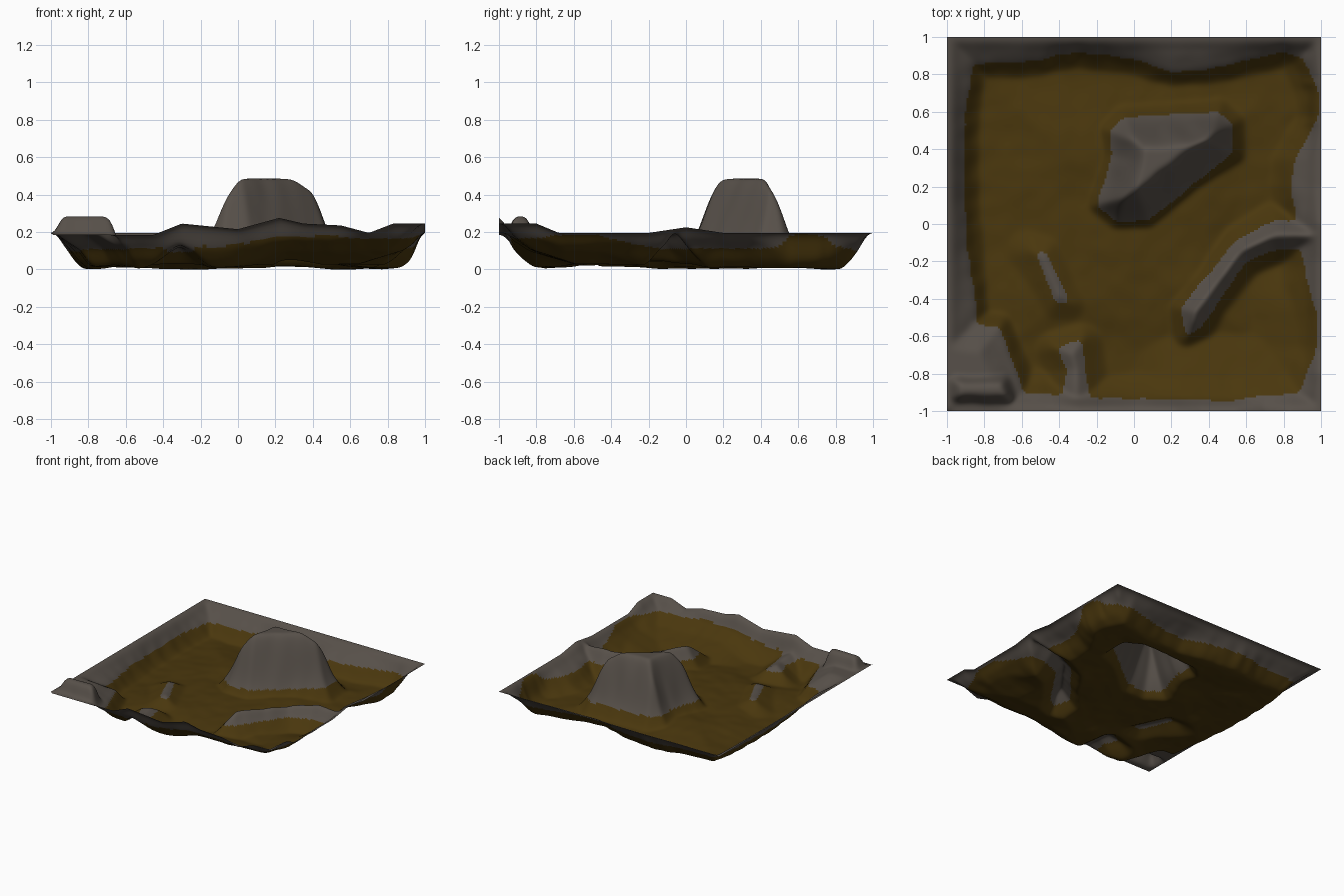
import bpy, bmesh, math
from mathutils import Vector, noise

if "Cube" in bpy.data.objects:
    bpy.data.objects.remove(bpy.data.objects["Cube"])

N = 190  # grid cells per side


def lerp_table(t, x):
    """Piecewise-linear lookup in a list of (x, value)."""
    if x <= t[0][0]:
        return t[0][1]
    for (a, u), (b, v) in zip(t, t[1:]):
        if x <= b:
            return u + (v - u) * (x - a) / (b - a)
    return t[-1][1]


def smooth01(v):
    v = min(1, max(0, v))
    return v * v * (3 - 2 * v)


def signed_distance(poly, x, y):
    """Distance to a polygon outline, positive inside."""
    best, inside = 9.0, False
    ax, ay = poly[-1]
    for bx, by in poly:
        ex, ey = bx - ax, by - ay
        t = ((x - ax) * ex + (y - ay) * ey) / (ex * ex + ey * ey)
        t = min(1, max(0, t))
        best = min(best, math.hypot(x - ax - t * ex, y - ay - t * ey))
        if (ay > y) != (by > y) and x < ax + (y - ay) * ex / ey:
            inside = not inside
        ax, ay = bx, by
    return best if inside else -best


# Rocky features: footprint outline, skirt width, foot height, top height, slope width
features = [
    # tall hill
    ([(-.2, .1), (-.1, .01), (.08, .02), (.53, .38), (.53, .54), (.45, .6), (-.05, .57),
      (-.13, .5), (-.12, .36)], .09, .11, .49, .17),
    # curved ridge
    ([(.25, -.45), (.55, -.08), (.75, .02), (1.2, 0), (1.2, -.12), (.75, -.14), (.6, -.2),
      (.36, -.55), (.28, -.6)], .12, .115, .215, .08),
    # small mound
    ([(-.53, -.15), (-.47, -.15), (-.34, -.42), (-.42, -.42)], .2, .09, .115, .05),
    # front spur
    ([(-.41, -.66), (-.28, -.62), (-.2, -1.2), (-.42, -1.2), (-.36, -.78)], .15, .1, .135, .06),
    # corner shelf
    ([(-1.2, -.5), (-.72, -.55), (-.58, -.92), (-.58, -1.2), (-1.2, -1.2)], .1, .12, .2, .15),
    # corner crest
    ([(-.96, -.93), (-.96, -.84), (-.7, -.84), (-.67, -.93)], .08, .275, .29, .03),
]

# Rim of each side: rim height and width of the rocky band along the side
flat = [(0, .2)]
rims = {
    "back": (flat, [(-.6, .14), (-.3, .08), (0, .12), (.2, .19), (.4, .17), (.8, .08), (.9, .11)]),
    "left": (flat, [(-.45, .155), (-.2, .12), (.2, .09), (.6, .1), (.9, .15)]),
    "front": ([(-.45, .19), (-.3, .25), (0, .22), (.22, .28), (.35, .25), (.55, .24), (.7, .2),
               (.83, .25)],
              [(-.6, .1), (-.2, .07), (.5, .06), (.9, .1)]),
    "right": ([(-.8, .25), (-.68, .2), (-.2, .2), (0, .23), (.2, .2)],
              [(-.9, .12), (-.65, .02), (-.5, .02), (-.3, .08), (.2, .16), (.35, .14), (.57, .01),
               (.72, .02), (.9, .1)]),
}


def wall_height(side, d, t, e, g):
    """Height of a side wall at distance d from its edge."""
    if side in ("back", "left"):
        return lerp_table([(0, e), (g * .5, .16), (g, .105), (g + .04, .05), (g + .09, 0)], d)
    # the walls are gentler towards the front right corner
    k = smooth01(t / .4 + .3) if side == "front" else smooth01((-.1 - t) / .4)
    foot = .12 if g > .04 else .165
    steep = lerp_table([(0, e), (g, foot), (g + .06, .055), (g + .14, 0)], d)
    gentle = lerp_table([(0, e), (g, .17), (g + .1, .105), (g + .35, .03), (g + .5, 0)], d)
    return steep + (gentle - steep) * k


def feature_height(s, skirt, foot, top, slope):
    """Concave skirt outside the outline, rounded slope up to the top inside."""
    if s < 0:
        return foot * max(0, 1 + s / skirt) ** 1.3
    u = min(1, s / slope)
    return foot + (top - foot) * (.55 * u + .45 * smooth01(u))


def sample(x, y):
    """Height and rockiness (positive = rock) at a point of the terrain."""
    n = noise.noise(Vector((x * 3.5, y * 3.5, 1.7)))
    fine = noise.noise(Vector((x * 11, y * 11, 5.1)))
    edge = min(1 - abs(x), 1 - abs(y))
    h = .012 + .045 * smooth01((edge - .2) / .5) + .015 * n + .005 * fine
    rock = -1.0
    nearest, rim_h = 9, .2
    for side, d, t in (("back", 1 - y, x), ("left", x + 1, y),
                       ("front", y + 1, x), ("right", 1 - x, y)):
        rim, band = rims[side]
        e, g = lerp_table(rim, t), max(.005, lerp_table(band, t) + .012 * fine)
        h = max(h, wall_height(side, d, t, e, g))
        rock = max(rock, g - d)
        if d < nearest:
            nearest, rim_h = d, e
    for poly, *shape in features:
        s = signed_distance(poly, x, y) + .007 * fine
        h = max(h, feature_height(s, *shape))
        rock = max(rock, s)
    k = smooth01(nearest / .07)
    return rim_h + (h - rim_h) * k, rock


def blur(f, rounds):
    """Soften a grid of values, keeping its outer border."""
    for _ in range(rounds):
        g = [row[:] for row in f]
        for j in range(1, N):
            for i in range(1, N):
                g[j][i] = (f[j][i] * 2 + f[j - 1][i] + f[j + 1][i] + f[j][i - 1] + f[j][i + 1]) / 6
        f = g
    return f


def make_material(name, rgb):
    m = bpy.data.materials.new(name)
    m.diffuse_color = (*rgb, 1)
    m.use_nodes = True
    m.node_tree.nodes["Principled BSDF"].inputs["Base Color"].default_value = m.diffuse_color
    return m


# Terrain sheet
coords = [-1 + 2 * i / N for i in range(N + 1)]
grid = [[sample(x, y) for x in coords] for y in coords]
height = blur([[c[0] for c in row] for row in grid], 6)
rock = blur([[c[1] for c in row] for row in grid], 5)
low = min(min(row) for row in height)

bm = bmesh.new()
verts = [[bm.verts.new((x, y, height[j][i] - low)) for i, x in enumerate(coords)]
         for j, y in enumerate(coords)]
for j in range(N):
    for i in range(N):
        f = bm.faces.new((verts[j][i], verts[j][i + 1], verts[j + 1][i + 1], verts[j + 1][i]))
        f.smooth = True
        s = rock[j][i] + rock[j][i + 1] + rock[j + 1][i + 1] + rock[j + 1][i]
        f.material_index = 1 if s > 0 else 0  # rock on rims and hills, soil elsewhere
mesh = bpy.data.meshes.new("terrain")
bm.to_mesh(mesh)
bm.free()
mesh.materials.append(make_material("olive soil", (.068, .038, .004)))
mesh.materials.append(make_material("grey rock", (.095, .08, .067)))
terrain = bpy.data.objects.new("terrain", mesh)
bpy.context.collection.objects.link(terrain)
